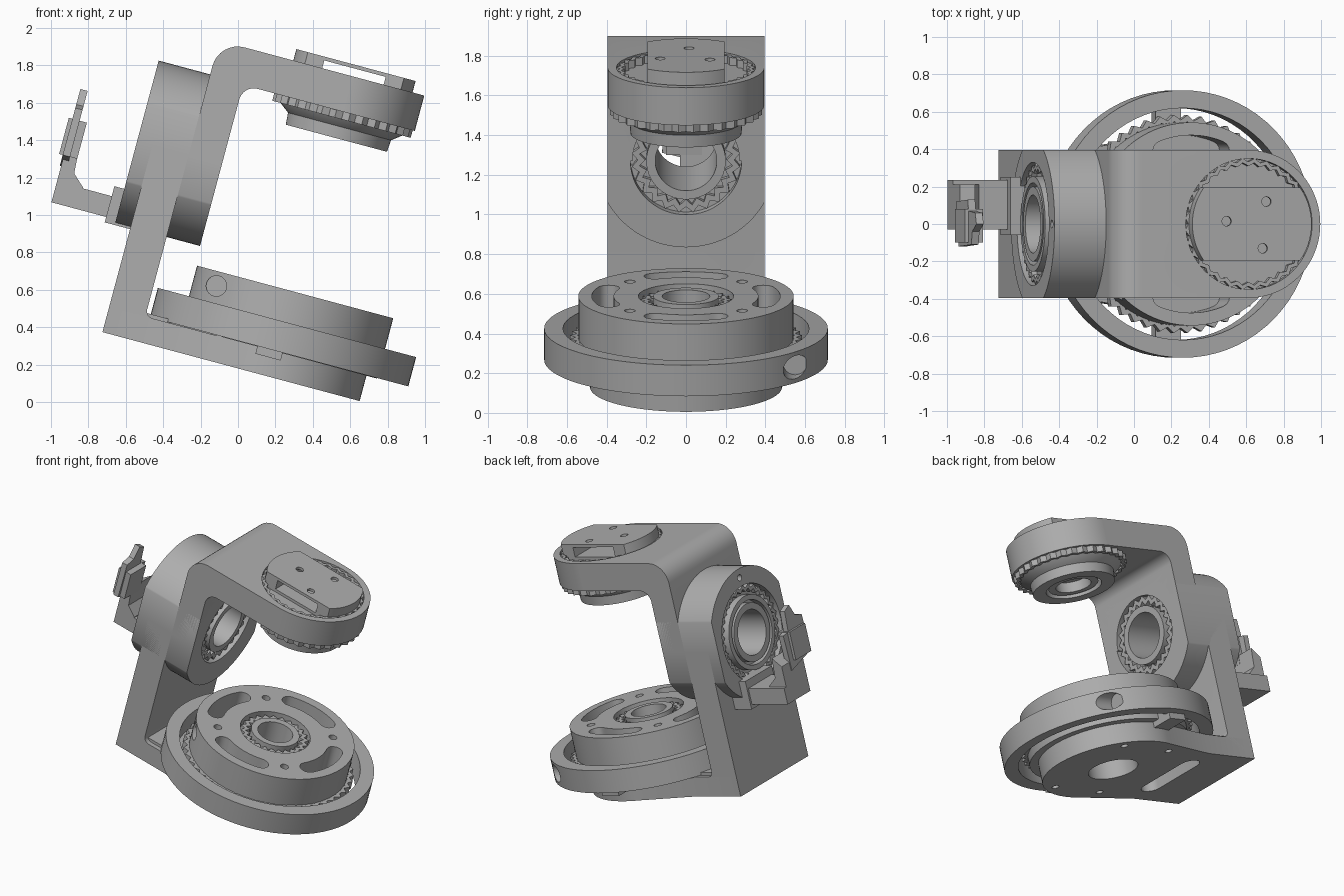
import bpy, bmesh, math
from mathutils import Matrix

if "Cube" in bpy.data.objects:
    bpy.data.objects.remove(bpy.data.objects["Cube"])

metal = bpy.data.materials.new("grey_metal")
metal.use_nodes = True
GREY = (0.42, 0.42, 0.42, 1)
metal.diffuse_color = GREY
metal.node_tree.nodes["Principled BSDF"].inputs["Base Color"].default_value = GREY

# The whole assembly is modelled upright, then leaned over
TILT = Matrix.Translation((-0.725, 0, 0.374)) @ Matrix.Rotation(math.radians(15), 4, 'Y')
C = 0.94        # position of the vertical spin axis
H = 1.03        # height of the horizontal bearing axis
W = 0.395       # half width of the bracket
parts = []


def place(axis, p, h):
    return {'x': (h, p[0], p[1]), 'y': (p[0], h, p[1]), 'z': (p[0], p[1], h)}[axis]


def loft(name, axis, rings, closed=False):
    """Skin a stack of equal outlines; cap the ends, or close it into a tube."""
    bm = bmesh.new()
    rows = [[bm.verts.new(place(axis, p, h)) for p in pts] for pts, h in rings]
    n = len(rows[0])
    for a, b in zip(rows, rows[1:] + (rows[:1] if closed else [])):
        for i in range(n):
            j = (i + 1) % n
            bm.faces.new((a[i], a[j], b[j], b[i]))
    if not closed:
        bm.faces.new(rows[0])
        bm.faces.new(rows[-1])
    bmesh.ops.recalc_face_normals(bm, faces=bm.faces)
    mesh = bpy.data.meshes.new(name)
    bm.to_mesh(mesh)
    bm.free()
    mesh.materials.append(metal)
    ob = bpy.data.objects.new(name, mesh)
    bpy.context.collection.objects.link(ob)
    parts.append(ob)
    return ob


def arc(cx, cy, r, a0, a1, n=8):
    angles = [math.radians(a0 + (a1 - a0) * i / n) for i in range(n + 1)]
    return [(cx + r * math.cos(a), cy + r * math.sin(a)) for a in angles]


def circle(cx, cy, r, n=72):
    return arc(cx, cy, r, 0, 360, n)[:-1]


def prism(name, axis, pts, a, b):
    return loft(name, axis, [(pts, a), (pts, b)])


def cyl(name, axis, cx, cy, r, a, b, n=72):
    return prism(name, axis, circle(cx, cy, r, n), a, b)


def tube(name, axis, cx, cy, ro, ri, a, b):
    o, i = circle(cx, cy, ro), circle(cx, cy, ri)
    return loft(name, axis, [(o, a), (o, b), (i, b), (i, a)], closed=True)


def box(name, x, y, z):
    return prism(name, 'z', [(x[0], y[0]), (x[1], y[0]), (x[1], y[1]), (x[0], y[1])], *z)


def teeth(name, axis, cx, cy, ro, ri, a, b, n=40):
    """Rough toothed bearing race."""
    def star(lo, hi):
        return [(cx + r * math.cos(math.pi * k / n), cy + r * math.sin(math.pi * k / n))
                for k in range(2 * n) for r in [hi if k % 2 else lo]]
    d = (ro - ri) * 0.45
    o, i = star(ro - d, ro), star(ri, ri + d)
    return loft(name, axis, [(o, a), (o, b), (i, b), (i, a)], closed=True)


def cut(ob, *cutters, mode='DIFFERENCE'):
    for c in cutters:
        m = ob.modifiers.new("cut", 'BOOLEAN')
        m.operation, m.object, m.solver = mode, c, 'EXACT'
    dg = bpy.context.evaluated_depsgraph_get()
    mesh = bpy.data.meshes.new_from_object(ob.evaluated_get(dg))
    ob.modifiers.clear()
    ob.data = mesh
    for c in cutters:
        parts.remove(c)
        bpy.data.objects.remove(c)


# Base plate with spindle hole and long slot
plate = [(0, -W), (0.41, -W)] + arc(C, 0, 0.484, -105, 105, 48) + [(0.41, W), (0, W)]
base = prism("base_plate", 'z', plate, 0, 0.14)
slot = arc(0.42, 0.2, 0.07, 0, 180) + arc(0.42, -0.2, 0.07, 180, 360)
cut(base, cyl("c", 'z', C, 0, 0.17, -1, 1), prism("c", 'z', slot, -1, 1),
    *[cyl("c", 'z', x, s * y, 0.025, -0.1, 0.06, 16)
      for x, y in ((0.12, 0.3), (0.75, 0.36), (1.15, 0.36)) for s in (-1, 1)])

# Fixed outer ring with a screw hole in its rim
ring = tube("outer_ring", 'z', C, 0, 0.715, 0.62, 0.143, 0.305)
cut(ring, cyl("c", 'x', 0.55, 0.225, 0.06, 1.32, 1.6, 24))
teeth("ring_race", 'z', C, 0, 0.585, 0.52, 0.2, 0.26, 48)
for s in (-1, 1):
    box("ring_strut", (C - 0.12, C + 0.02), (s * 0.45, s * 0.65), (0.1, 0.19))
box("ring_foot", (0.15, 0.42), (-0.36, 0.36), (0.1, 0.16))

# Turntable with four curved slots, screw holes and a bearing groove
table = cyl("turntable", 'z', C, 0, 0.543, 0.14, 0.474, 96)


def curved_slot(mid):
    r, w, half = 0.42, 0.055, 22
    ends = [(C + r * math.cos(math.radians(a)), r * math.sin(math.radians(a)))
            for a in (mid + half, mid - half)]
    pts = (arc(C, 0, r + w, mid - half, mid + half, 12)
           + arc(*ends[0], w, mid + half, mid + half + 180)[1:-1]
           + arc(C, 0, r - w, mid + half, mid - half, 12)
           + arc(*ends[1], w, mid + half + 136 - 0, mid + half + 316)[1:-1])
    return prism("c", 'z', pts, 0.27, 1)


cut(table, *[curved_slot(a) for a in (0, 90, 180, 270)])
cut(table, *[cyl("c", 'z', C + 0.4 * math.cos(a), 0.4 * math.sin(a), 0.028, 0.35, 1, 16)
             for a in [math.radians(45 + 90 * k) for k in range(4)]])
cut(table, tube("c", 'z', C, 0, 0.24, 0.165, 0.4, 0.6),
    cyl("c", 'z', C, 0, 0.12, 0.0, 1), cyl("c", 'y', 0.525, 0.396, 0.055, -0.7, -0.26, 24))
teeth("turntable_race", 'z', C, 0, 0.235, 0.17, 0.38, 0.45, 24)

# Stepped side bracket: lower upright, upper upright and bent top arm
prism("lower_upright", 'y', [(0, 0), (0.25, 0), (0.25, 0.14)]
      + arc(0.24, 0.18, 0.04, 270, 180) + [(0.2, H), (0, H)], -W, W)
bend = [(0.2, H)] + arc(0.34, 1.527, 0.14, 180, 90) + [(C, 1.667), (C, 1.471)] \
    + arc(0.465, 1.391, 0.08, 90, 180) + [(0.385, H)]
arm = prism("upper_arm", 'y', bend, -W, W)
end = [(C - 0.01, -W)] + arc(C, 0, W, -90, 90, 40) + [(C - 0.01, W)]
arm_end = prism("arm_end", 'z', end, 1.471, 1.667)
cut(arm_end, cyl("c", 'z', C, 0, 0.35, 1.62, 2))
cut(arm, cyl("c", 'z', C, 0, 0.35, 1.62, 2), cyl("c", 'x', 0, H, 0.27, 0.1, 0.5))
cut(bpy.data.objects["lower_upright"], cyl("c", 'x', 0, H, 0.27, -0.5, 0.5))

# Horizontal bearing housing, flattened on both sides, with grooves on each face
housing = cyl("bearing_housing", 'x', 0, H, 0.45, -0.085, 0.385, 96)
cut(housing, box("c", (-1, 1), (-W, W), (0, 2)), mode='INTERSECT')
cut(housing, cyl("c", 'x', 0, H, 0.155, -1, 1), tube("c", 'x', 0, H, 0.28, 0.2, 0.33, 0.6),
    tube("c", 'x', 0, H, 0.33, 0.2, -0.3, -0.035),
    cyl("c", 'x', 0, H + 0.39, 0.022, -0.2, 0.0, 16))
teeth("inner_race", 'x', 0, H, 0.275, 0.205, 0.31, 0.365, 24)
teeth("outer_race", 'x', 0, H, 0.325, 0.275, -0.065, -0.02, 32)
tube("outer_race_sleeve", 'x', 0, H, 0.255, 0.22, -0.085, -0.02)

# Top spindle under the arm end: flared collar and hollow nose
spindle = loft("spindle", 'z', [(circle(C, 0, r), h) for r, h in
                                ((0.28, 1.325), (0.285, 1.39), (0.35, 1.44), (0.37, 1.48))])
cut(spindle, cyl("c", 'z', C, 0, 0.19, 1.2, 1.41))
tube("spindle_sleeve", 'z', C, 0, 0.17, 0.12, 1.34, 1.42)
teeth("spindle_race", 'z', C, 0, 0.385, 0.34, 1.43, 1.475, 32)
teeth("arm_race", 'z', C, 0, 0.352, 0.31, 1.61, 1.66, 32)

# Flat-sided mounting plate standing on two end blocks
top = cyl("mounting_plate", 'z', C, 0, 0.33, 1.61, 1.73)
cut(top, box("c", (0, 2), (-0.195, 0.195), (1, 2)), mode='INTERSECT')
cut(top, box("c", (C - 0.17, C + 0.17), (-1, 1), (1.64, 1.71)),
    *[cyl("c", 'z', x, y, 0.026, 1.68, 2, 16) for x, y in ((0.8, 0.015), (1.02, 0.12), (1, -0.13))])

# Small sensor bracket on the outer side
box("sensor_foot", (-0.14, 0.02), (-0.06, 0.25), (0.57, 0.77))
box("sensor_shelf", (-0.443, -0.05), (-0.03, 0.235), (0.6, 0.715))
prism("sensor_upright", 'y', [(-0.443, 0.6), (-0.3, 0.6), (-0.3, 0.72), (-0.365, 0.78),
                              (-0.375, 0.92), (-0.443, 0.86)], -0.03, 0.21)
prism("sensor_card", 'x', [(0.12, 0.8), (0.13, 1.05), (0.07, 1.06), (0.06, 1.2), (0, 1.225),
                           (-0.04, 1.14), (-0.11, 1.12), (-0.12, 0.86)], -0.45, -0.41)
box("sensor_block", (-0.47, -0.37), (-0.1, 0.08), (0.86, 1.06))

# Lean everything over and shade it
bpy.ops.object.select_all(action='DESELECT')
for ob in parts:
    ob.data.transform(TILT)
    ob.select_set(True)
bpy.context.view_layer.objects.active = parts[0]
bpy.ops.object.shade_smooth_by_angle(angle=math.radians(30))
